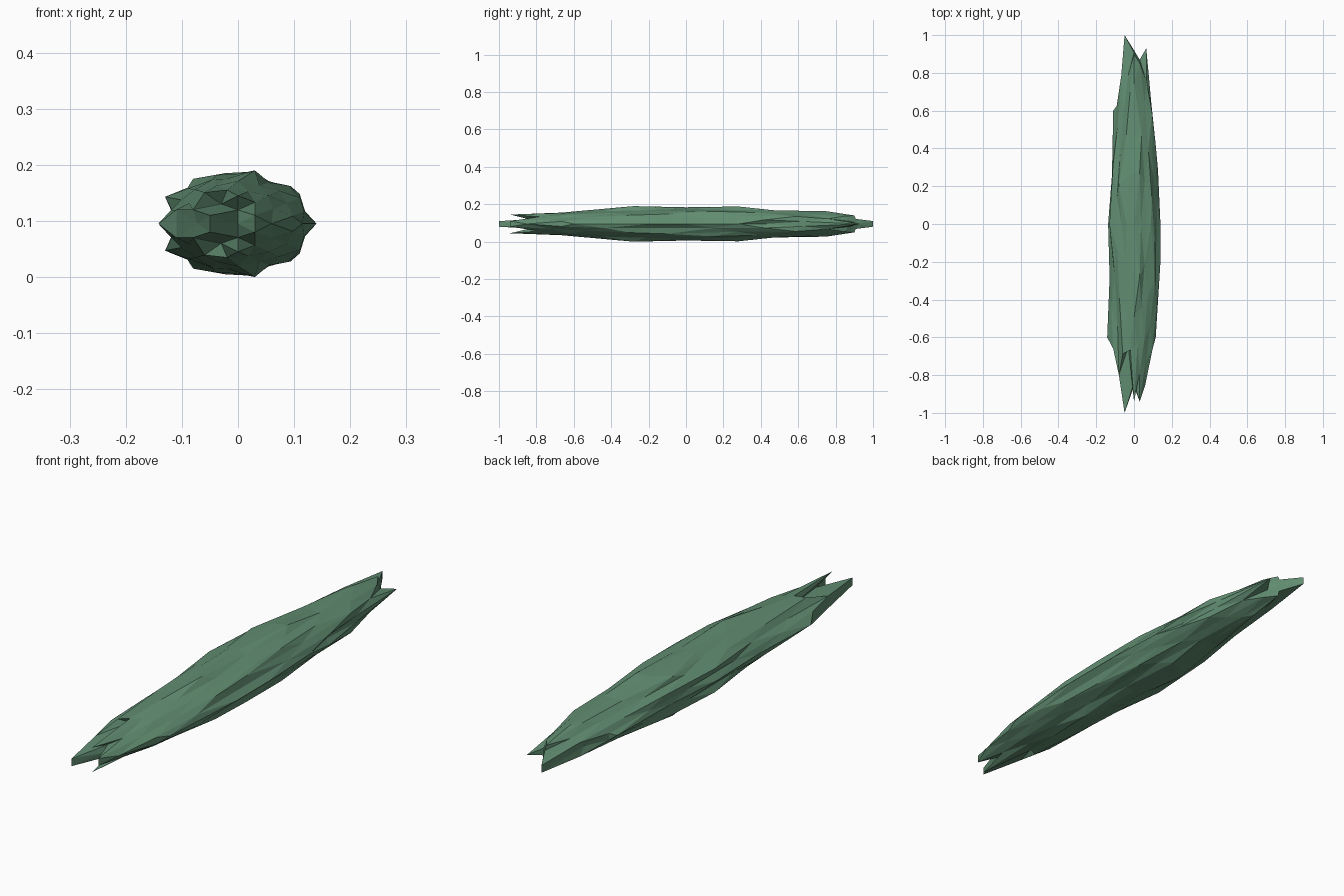
import bpy, bmesh, math, random
from mathutils import Matrix, Vector

cube = bpy.data.objects.get("Cube")
if cube:
    bpy.data.objects.remove(cube, do_unlink=True)

random.seed(4)
HALF = Vector((0.14, 1.0, 0.095))   # half sizes of the long flattened body
MID = HALF.z

# Notable ridges, tips and notches on the upper half; the lower half mirrors them
FEATURES = [
    # front end
    (-.05, -1, .11), (0, -.94, .145), (.03, -.94, .11), (0, -.86, .095),
    (.06, -.85, .095), (-.08, -.8, .12), (-.03, -.65, .13),
    # back end
    (-.05, 1, .11), (0, .9, .14), (.03, .87, .11), (0, .92, .095), (.065, .93, .095),
    # flanks
    (-.142, -.6, .095), (-.11, -.66, .12), (.115, -.6, .095), (.14, -.2, .095),
    (.14, 0, .095), (.1, .42, .095), (-.11, .6, .095), (-.137, 0, .095),
    # upper ridge line
    (-.13, 0, .143), (-.08, .2, .175), (-.045, -.2, .174), (.03, -.28, .19),
    (.03, .28, .188), (.09, 0, .163), (.11, -.1, .148), (0, .75, .163),
]


def unit_dir(p):
    """Direction of a point after undoing the body's stretch."""
    return Vector((p.x / HALF.x, p.y / HALF.y, (p.z - MID) / HALF.z)).normalized()


# Faceted ball, turned so that it is symmetric about all three planes
bm = bmesh.new()
bmesh.ops.create_icosphere(bm, subdivisions=3, radius=1)
turn = math.atan(2 / (1 + math.sqrt(5)))
bmesh.ops.rotate(bm, verts=bm.verts, matrix=Matrix.Rotation(-turn, 3, 'Y'))

# Uneven surface, the same above and below the middle, stretched to the body
bumps = {}
dirs = []
for v in bm.verts:
    d = v.co.normalized()
    dirs.append((d, v))
    key = (round(d.x, 2) + 0.0, round(d.y, 2) + 0.0, abs(round(d.z, 2)))
    r = bumps.setdefault(key, random.uniform(.87, 1.0))
    v.co = Vector((d.x * HALF.x, d.y * HALF.y, d.z * HALF.z)) * r
    v.co.z += MID

# Pull the closest corner to each feature
for x, y, z in FEATURES:
    for side in (1, -1):
        target = Vector((x, y, MID + side * (z - MID)))
        aim = unit_dir(target)
        max(dirs, key=lambda item: item[0].dot(aim))[1].co = target

bmesh.ops.recalc_face_normals(bm, faces=bm.faces)
mesh = bpy.data.meshes.new("leaf_body")
bm.to_mesh(mesh)
bm.free()
body = bpy.data.objects.new("leaf_body", mesh)
bpy.context.collection.objects.link(body)

# Muted green
mat = bpy.data.materials.new("muted_green")
mat.use_nodes = True
green = (.122, .27, .168, 1)
mat.diffuse_color = green
mat.node_tree.nodes["Principled BSDF"].inputs["Base Color"].default_value = green
mesh.materials.append(mat)
